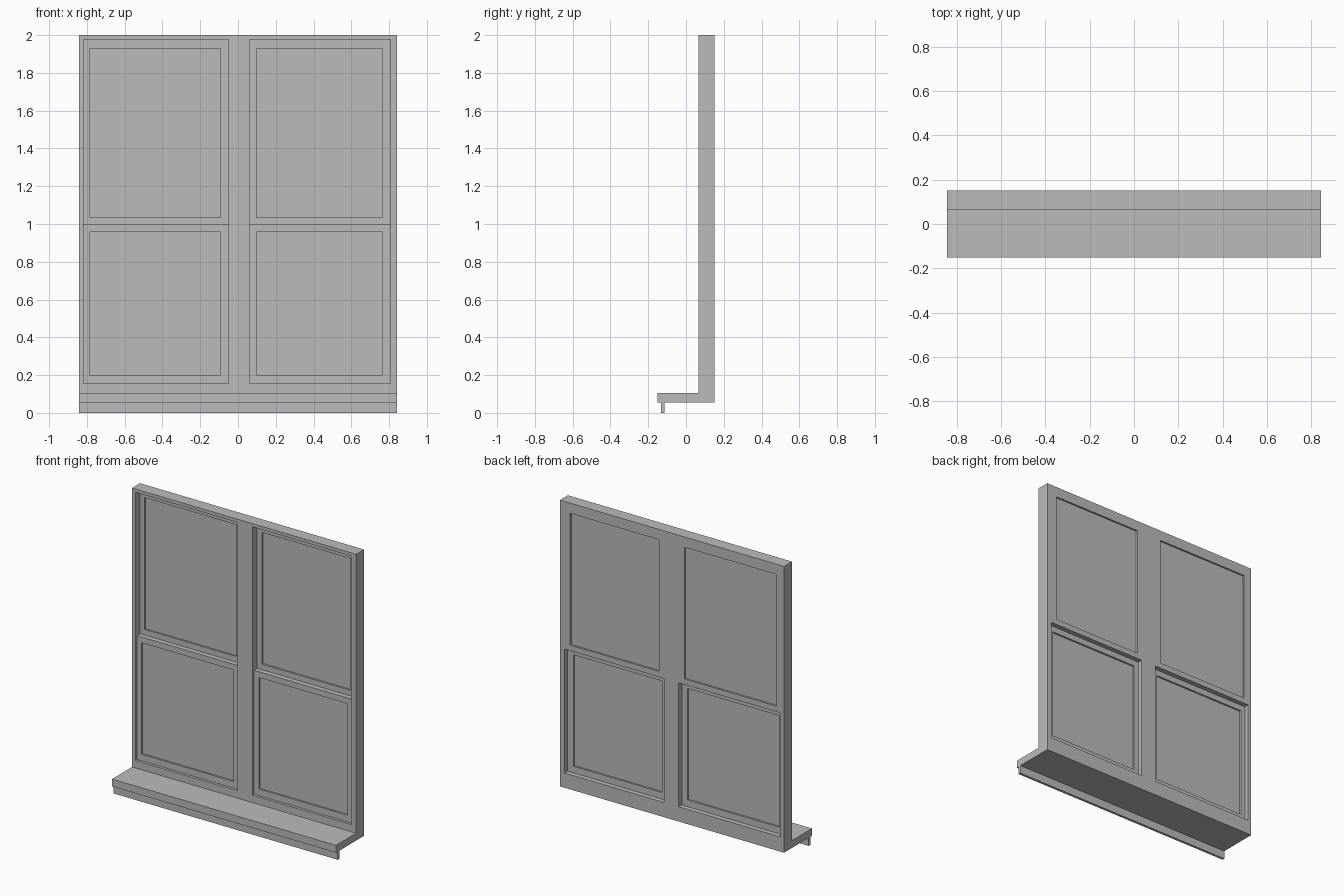
import bpy
import bmesh
from mathutils import Matrix, Vector

cube = bpy.data.objects.get("Cube")
if cube:
    bpy.data.objects.remove(cube, do_unlink=True)

grey = bpy.data.materials.new("neutral_grey")
grey.use_nodes = True
grey.diffuse_color = (0.5, 0.5, 0.5, 1)
grey.node_tree.nodes["Principled BSDF"].inputs["Base Color"].default_value = (0.5, 0.5, 0.5, 1)


def make_part(name, boxes):
    """One object from boxes given as (x range, y range, z range)."""
    bm = bmesh.new()
    for ranges in boxes:
        centre = Vector([(a + b) / 2 for a, b in ranges])
        size = Vector([b - a for a, b in ranges])
        bmesh.ops.create_cube(bm, size=1, matrix=Matrix.Translation(centre) @ Matrix.Diagonal(size).to_4x4())
    mesh = bpy.data.meshes.new(name)
    bm.to_mesh(mesh)
    bm.free()
    mesh.materials.append(grey)
    obj = bpy.data.objects.new(name, mesh)
    bpy.context.collection.objects.link(obj)


def make_sash(name, x, y, z, glass_x, glass_z):
    """Rectangular sash frame with a thin recessed pane."""
    make_part(name + "_sash", [
        ((x[0], glass_x[0]), y, z),
        ((glass_x[1], x[1]), y, z),
        (glass_x, y, (z[0], glass_z[0])),
        (glass_x, y, (glass_z[1], z[1])),
    ])
    make_part(name + "_pane", [(glass_x, (y[0] + 0.012, y[1] - 0.012), glass_z)])


HALF = 0.842
FRAME_Y = (0.065, 0.15)
SILL_TOP, OPEN_BOTTOM, OPEN_TOP, TOP = 0.105, 0.155, 1.978, 2.0
MEETING = 0.997

# x range of each opening and of its glass
openings = {
    "right": ((-0.817, -0.05), (-0.784, -0.092)),
    "left": ((0.062, 0.807), (0.098, 0.765)),
}

# Outer frame: jambs, central mullion, head and bottom rail
right_x, left_x = openings["right"][0], openings["left"][0]
upright = (OPEN_BOTTOM, OPEN_TOP)
make_part("window_frame", [
    ((-HALF, right_x[0]), FRAME_Y, upright),
    ((right_x[1], left_x[0]), FRAME_Y, upright),
    ((left_x[1], HALF), FRAME_Y, upright),
    ((-HALF, HALF), FRAME_Y, (OPEN_TOP, TOP)),
    ((-HALF, HALF), FRAME_Y, (SILL_TOP, OPEN_BOTTOM)),
])

# Projecting sill and the narrow drip strip beneath it
make_part("sill", [((-HALF, HALF), (-0.15, 0.15), (0.055, SILL_TOP))])
make_part("drip_strip", [((-HALF, HALF), (-0.132, -0.115), (0, 0.055))])

# Lower sashes sit forward, upper sashes sit flush with the back
for side, (x, glass_x) in openings.items():
    make_sash("lower_" + side, x, (0.083, 0.117), (OPEN_BOTTOM, MEETING), glass_x, (0.2, 0.957))
    make_sash("upper_" + side, x, (0.117, 0.15), (MEETING, OPEN_TOP), glass_x, (1.035, 1.93))
